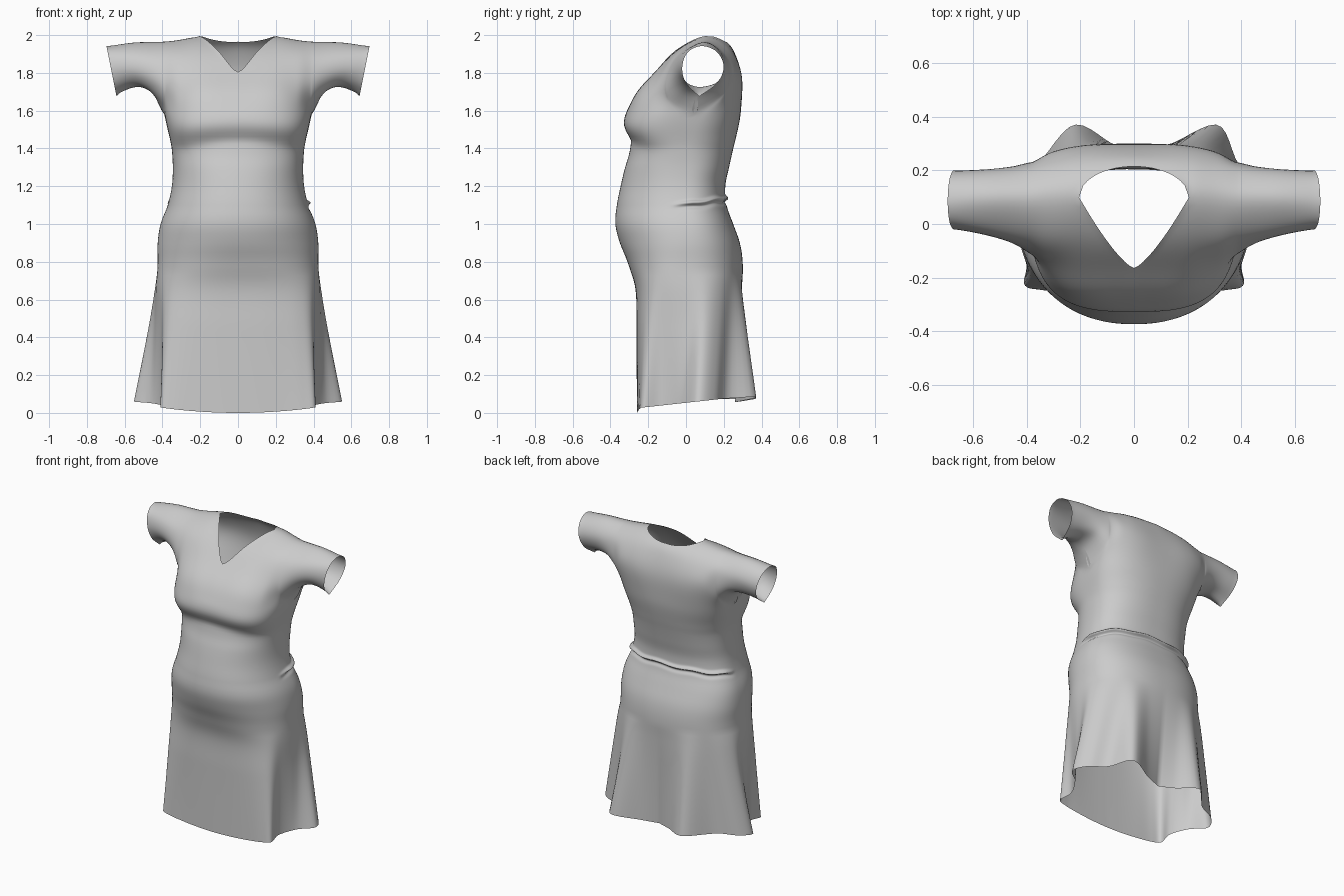
import bpy, bmesh
from math import sin, cos, pi, exp, degrees, sqrt

if "Cube" in bpy.data.objects:
    bpy.data.objects.remove(bpy.data.objects["Cube"])

N, H = 68, 22          # columns across the body, rows per yoke half
TOP = 1.58             # armpit height where the yoke starts


def curve(keys, t):
    """Smooth cubic through keys (t, v1, v2, ...)."""
    n = len(keys)
    t = max(keys[0][0], min(keys[-1][0], t))
    i = 0
    while i < n - 2 and t > keys[i + 1][0]:
        i += 1

    def tangent(k, d):
        a, b = keys[max(k - 1, 0)], keys[min(k + 1, n - 1)]
        return (b[d] - a[d]) / (b[0] - a[0])
    a, b = keys[i], keys[i + 1]
    h = b[0] - a[0]
    s = (t - a[0]) / h
    return [(2*s**3 - 3*s*s + 1)*a[d] + (s**3 - 2*s*s + s)*h*tangent(i, d)
            + (3*s*s - 2*s**3)*b[d] + (s**3 - s*s)*h*tangent(i + 1, d)
            for d in range(1, len(a))]


# Body sections: z, half width, front y, back y, side y, front and back squareness
BODY = [
    (0.00, .430, -.262, .300, .02, 3.0, 2.4), (0.45, .430, -.265, .300, .02, 3.0, 2.4),
    (0.65, .432, -.268, .300, .01, 2.8, 2.4), (0.80, .425, -.310, .300, .00, 2.4, 2.4),
    (0.90, .425, -.350, .285, .00, 2.2, 2.4), (1.00, .410, -.374, .250, .00, 2.2, 2.4),
    (1.10, .372, -.366, .215, -.01, 2.2, 2.4), (1.20, .350, -.346, .208, -.01, 2.2, 2.4),
    (1.30, .345, -.322, .228, .00, 2.3, 2.4), (1.39, .350, -.292, .248, .00, 2.4, 2.4),
    (1.43, .356, -.298, .258, .01, 2.7, 2.4), (1.48, .368, -.324, .270, .02, 3.0, 2.4),
    (1.53, .380, -.332, .281, .03, 3.0, 2.5), (1.58, .390, -.322, .290, .04, 2.8, 2.6)]

# Half hem outline every 15 degrees, front centre to back centre
HEM = [(15*i, x, y) for i, (x, y) in enumerate([
    (0, -.26), (.12, -.258), (.24, -.253), (.35, -.246), (.41, -.225), (.40, -.13),
    (.46, -.02), (.55, .06), (.50, .15), (.38, .22), (.27, .37), (.11, .30), (0, .26)])]

# Side-view outlines over the shoulder and around the sleeve: x, then y, z pairs
YOKE = [
    (0.00, -.322, 1.58, -.26, 1.70, -.16, 1.81, -.05, 1.925, .11, 2.0, .215, 1.965, .265, 1.89, .298, 1.76, .29, 1.58),
    (0.20, -.31, 1.58, -.255, 1.69, -.17, 1.79, -.05, 1.92, .10, 1.995, .20, 1.96, .262, 1.88, .295, 1.76, .285, 1.58),
    (0.32, -.22, 1.58, -.20, 1.66, -.15, 1.76, -.06, 1.90, .09, 1.975, .185, 1.94, .245, 1.86, .265, 1.75, .23, 1.58),
    (0.39, .04, 1.58, -.09, 1.65, -.11, 1.75, -.05, 1.89, .085, 1.968, .175, 1.93, .225, 1.85, .215, 1.70, .04, 1.58),
    (0.45, .06, 1.69, -.03, 1.70, -.075, 1.78, -.04, 1.89, .085, 1.966, .17, 1.93, .215, 1.85, .195, 1.745, .06, 1.69),
    (0.54, .08, 1.723, 0, 1.745, -.045, 1.81, -.02, 1.90, .085, 1.963, .165, 1.93, .207, 1.85, .175, 1.755, .08, 1.723),
    (0.67, .07, 1.675, 0, 1.745, -.02, 1.83, .01, 1.91, .085, 1.942, .165, 1.91, .20, 1.83, .165, 1.745, .07, 1.675)]


def body_point(z, phi):
    """phi = 0 is front centre, +-pi back centre."""
    c, s = cos(phi), min(1, abs(sin(phi)))
    sx = 1 if sin(phi) >= 0 else -1
    # bust crease arches up at the centre
    look = z - (.035*c**4*exp(-((z - 1.44)/.07)**2) if c > 0 else 0)
    w, yf, yb, yc, nf, nb = curve(BODY, look)
    y_end, n = (yf, nf) if c > 0 else (yb, nb)
    x, y = sx*w*s, yc + (y_end - yc)*max(0, 1 - s**n)**(1/n)
    # skirt folds
    if z < .75:
        k = 1 - z/.75
        hx, hy = curve(HEM, degrees(abs(phi)))
        hx = sx*hx + .04*max(0, (hy - .15)/.2)
        x, y = x + (hx - x)*k, y + (hy - y)*k
        z += k*(max(0, hy + .26)*.11 + .025*min(1, (hx/.4)**2))
    # gathered waist seam at the back
    mask = max(0, min(1, (.15 - c + .2*(sx*s - 1)*.5)*4))
    zc = 1.108 + .14*y + .004*sin(phi*9)
    d = mask*(.055*exp(-((z - zc)/.010)**2) - .03*exp(-((z - zc + .022)/.012)**2))
    return (x*(1 + d), y*(1 + d*1.3), z)


def outline(row):
    return [(j/8, row[2*j], row[2*j + 1]) for j in range(9)]


def solve(keys, y):
    lo, hi = 0.0, 0.9
    for _ in range(30):
        mid = (lo + hi)/2
        lo, hi = (mid, hi) if curve(keys, mid)[0] < y else (lo, mid)
    return lo


bm = bmesh.new()


def grid(rows, closed=False):
    vs = [[bm.verts.new(p) for p in r] for r in rows]
    for a, b in zip(vs, vs[1:]):
        n = len(a)
        for i in range(n if closed else n - 1):
            j = (i + 1) % n
            bm.faces.new((a[i], a[j], b[j], b[i]))


# Skirt and bodice up to the armpits, with finer rows at the waist seam
zs = [.025*i for i in range(42)] + [1.045 + .006*i for i in range(22)]
zs += [1.19 + .0195*i for i in range(20)] + [TOP]
grid([[body_point(z, -pi/2 + pi*i/N if i <= N*1.5 else -pi/2 + pi*i/N - 2*pi)
       for i in range(2*N)] for z in zs], closed=True)

# Yoke over the shoulders, split by the V neck opening
front, back = [], []
for i in range(N + 1):
    phi = -pi/2 + pi*i/N
    f = body_point(TOP, phi)
    b = body_point(TOP, pi - phi if phi > 0 else -pi - phi)
    x = f[0]
    row = curve(YOKE, abs(x))
    row[0:2], row[16:18] = f[1:], b[1:]
    keys = outline(row)
    u = abs(x)/.205
    tf = tb = .5
    if u < .99:
        tf = solve(keys, -.165 + .265*u**1.35)
        tb = solve(keys, .1 + .115*sqrt(1 - u*u))
    front.append([(x, *curve(keys, tf*j/H)) for j in range(H + 1)])
    back.append([(x, *curve(keys, tb + (1 - tb)*j/H)) for j in range(H + 1)])
grid(front)
grid(back)

# Short sleeves with slanted openings
for side in (-1, 1):
    rows = []
    for k in range(19):
        s = .39 + .28*k/18
        keys = outline(curve(YOKE, s))
        if k == 0:
            y = body_point(TOP, pi/2)[1]
            keys[0], keys[8] = (0, y, TOP), (1, y, TOP)
        ring = []
        for j in range(2*H + 1):
            y, z = curve(keys, j/(2*H))
            ring.append((side*(s + max(0, s - .45)/.22*.2*(z - 1.81)), y, z))
        rows.append(ring)
    grid(rows)

bmesh.ops.remove_doubles(bm, verts=bm.verts, dist=.0004)
soft = [v for v in bm.verts if v.co.z > 1.45 and not v.is_boundary]
for _ in range(6):
    bmesh.ops.smooth_vert(bm, verts=soft, factor=.5, use_axis_x=True, use_axis_y=True, use_axis_z=True)
bmesh.ops.recalc_face_normals(bm, faces=bm.faces)

mesh = bpy.data.meshes.new("dress")
bm.to_mesh(mesh)
bm.free()
mesh.shade_smooth()
dress = bpy.data.objects.new("dress", mesh)
bpy.context.collection.objects.link(dress)
